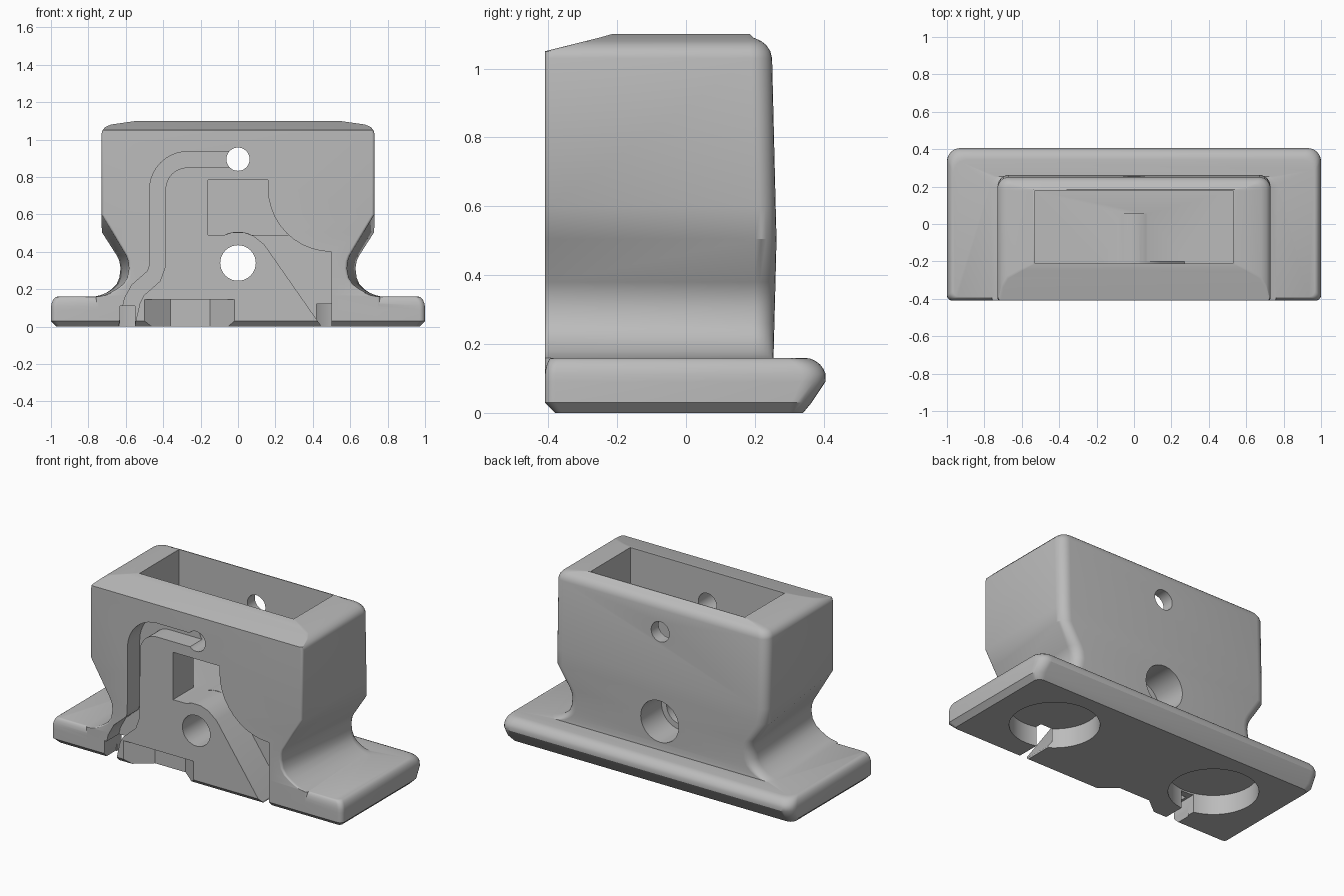
import bpy, bmesh
from math import sin, cos, pi, radians
from mathutils import Vector

if "Cube" in bpy.data.objects:
    bpy.data.objects.remove(bpy.data.objects["Cube"], do_unlink=True)

grey = bpy.data.materials.new("plain_grey")
grey.use_nodes = True
colour = (0.5, 0.5, 0.5, 1)
grey.diffuse_color = colour
grey.node_tree.nodes["Principled BSDF"].inputs["Base Color"].default_value = colour


def loft(name, rings):
    """Closed solid through rings of matching points."""
    bm = bmesh.new()
    loops = [[bm.verts.new(p) for p in ring] for ring in rings]
    for a, b in zip(loops, loops[1:]):
        for i in range(len(a)):
            j = (i + 1) % len(a)
            bm.faces.new((a[i], a[j], b[j], b[i]))
    bm.faces.new(loops[0][::-1])
    bm.faces.new(loops[-1])
    bmesh.ops.recalc_face_normals(bm, faces=bm.faces)
    mesh = bpy.data.meshes.new(name)
    bm.to_mesh(mesh)
    bm.free()
    mesh.materials.append(grey)
    obj = bpy.data.objects.new(name, mesh)
    bpy.context.collection.objects.link(obj)
    return obj


def ring(z, w_front, w_back, y_front, y_back, r_front, r_back, n=6):
    """Rounded outline at height z, with its own front and back widths."""
    pts = []
    corners = [(1, w_back, y_back, r_back, 0), (-1, w_back, y_back, r_back, 1),
               (-1, w_front, y_front, r_front, 2), (1, w_front, y_front, r_front, 3)]
    for side, w, y, r, quarter in corners:
        cy = y - r if quarter < 2 else y + r
        for k in range(n + 1):
            a = (quarter + k / n) * pi / 2
            pts.append((side * (w - r) + r * cos(a), cy + r * sin(a), z))
    return pts


def prism(name, outline, y0, y1):
    """Extrude an x-z outline along y."""
    return loft(name, [[(x, y, z) for x, z in outline] for y in (y0, y1)])


def box(name, x0, x1, y0, y1, z0, z1):
    return prism(name, [(x0, z0), (x1, z0), (x1, z1), (x0, z1)], y0, y1)


def circle(cx, cy, r, n=48):
    return [(cx + r * cos(2 * pi * k / n), cy + r * sin(2 * pi * k / n)) for k in range(n)]


def ribbon(path, width):
    """Outline of constant width along a path."""
    pts = [Vector(p) for p in path]
    left, right = [], []
    for i, p in enumerate(pts):
        d = (pts[min(i + 1, len(pts) - 1)] - pts[max(i - 1, 0)]).normalized()
        side = Vector((-d.y, d.x)) * width / 2
        left.append(p + side)
        right.append(p - side)
    return [tuple(p) for p in left + right[::-1]]


def combine(target, other, operation):
    other.hide_render = True
    mod = target.modifiers.new(other.name, "BOOLEAN")
    mod.operation, mod.object, mod.solver = operation, other, "EXACT"
    bpy.context.view_layer.objects.active = target
    bpy.ops.object.modifier_apply(modifier=mod.name)
    bpy.data.objects.remove(other, do_unlink=True)


# Base plate: chamfered underside, rounded upper rim
plate_rings = [ring(0, .97, .97, -.38, .34, .02, .04),
               ring(.03, 1, 1, -.41, .365, .03, .06),
               ring(.09, 1, 1, -.41, .405, .03, .07)]
for k in range(1, 7):
    a = k / 6 * pi / 2
    back = .065 * (1 - cos(a))
    rim = .035 * (1 - cos(a))
    plate_rings.append(ring(.095 + .065 * sin(a), 1 - rim, 1 - rim,
                            -.41 + rim * .6, .408 - back, .03, .07))
housing = loft("housing", plate_rings)

# Upper body: waisted sides, sloping shoulder line, chamfered top
levels = [(.05, .76, .77), (.16, .76, .77), (.168, .715, .735), (.18, .685, .705), (.2, .65, .675),
          (.225, .615, .65), (.26, .592, .635), (.31, .583, .628), (.35, .587, .634),
          (.38, .598, .648), (.505, .673, .728), (.6, .73, .73), (1.03, .73, .73)]
body_rings = []
for z, wf, wb in levels:
    y_back = .25 + .013 * max(0, 1 - abs(z - .5) / .5)
    body_rings.append(ring(z, wf, wb, -.41, y_back, .015, .06))
body_rings += [ring(1.05, .725, .725, -.41, .245, .015, .06),
               ring(1.068, .708, .708, -.338, .233, .012, .05),
               ring(1.08, .68, .68, -.29, .218, .01, .035),
               ring(1.09, .61, .61, -.25, .195, .01, .02),
               ring(1.1, .54, .54, -.215, .185, .005, .005)]
combine(housing, loft("body", body_rings), "UNION")

# Open pocket in the top, with a round boss in its floor
combine(housing, box("pocket", -.53, .53, -.21, .18, .49, 1.3), "DIFFERENCE")
combine(housing, prism("boss", circle(0, .34, .167), -.23, .055), "UNION")

# Front recess: window into the pocket, sweeping down to a slot
sweep = [(.5 - .34 * sin(a), .74 - .34 * cos(a)) for a in [k / 10 * pi / 2 for k in range(11)]]
recess = [(-.16, .49), (-.07, .491), (-.03, .504), (.03, .504), (.08, .487), (.14, .44),
          (.44, .01), (.44, -.1), (.5, -.1)] + sweep + [(.16, .785), (-.16, .785)]
combine(housing, prism("recess", recess, -.6, -.2), "DIFFERENCE")

# Narrow wire channel bending from the upper hole to the base
bend = [(-.27 - .16 * sin(a), .733 + .16 * cos(a)) for a in [k / 10 * pi / 2 for k in range(11)]]
path = [(0, .893)] + bend + [(-.432, .32), (-.45, .27), (-.535, .195), (-.565, .14), (-.59, .03), (-.61, -.1)]
combine(housing, prism("wire_channel", ribbon(path, .085), -.6, -.29), "DIFFERENCE")
combine(housing, box("base_slit", -.63, -.55, -.6, -.2, -.1, .11), "DIFFERENCE")

# Through holes and the wider rear bore
combine(housing, prism("upper_hole", circle(0, .895, .062), -.6, .6), "DIFFERENCE")
combine(housing, prism("lower_hole", circle(0, .34, .095), -.6, .6), "DIFFERENCE")
combine(housing, prism("rear_bore", circle(0, .34, .13), .055, .6), "DIFFERENCE")

# Round sockets under the base
for x in (-.57, .57):
    outline = circle(x, 0, .25)
    socket = loft("socket", [[(px, py, z) for px, py in outline] for z in (-.1, .12)])
    combine(housing, socket, "DIFFERENCE")

# Flared notch at the lower front edge
notch = [(-.55, -.45), (-.36, -.3), (-.15, -.3), (.03, -.45)]
combine(housing, loft("notch", [[(x, y, z) for x, y in notch] for z in (-.1, .145)]), "DIFFERENCE")

bpy.ops.object.select_all(action="DESELECT")
housing.select_set(True)
bpy.context.view_layer.objects.active = housing
bpy.ops.object.shade_smooth_by_angle(angle=radians(30))
